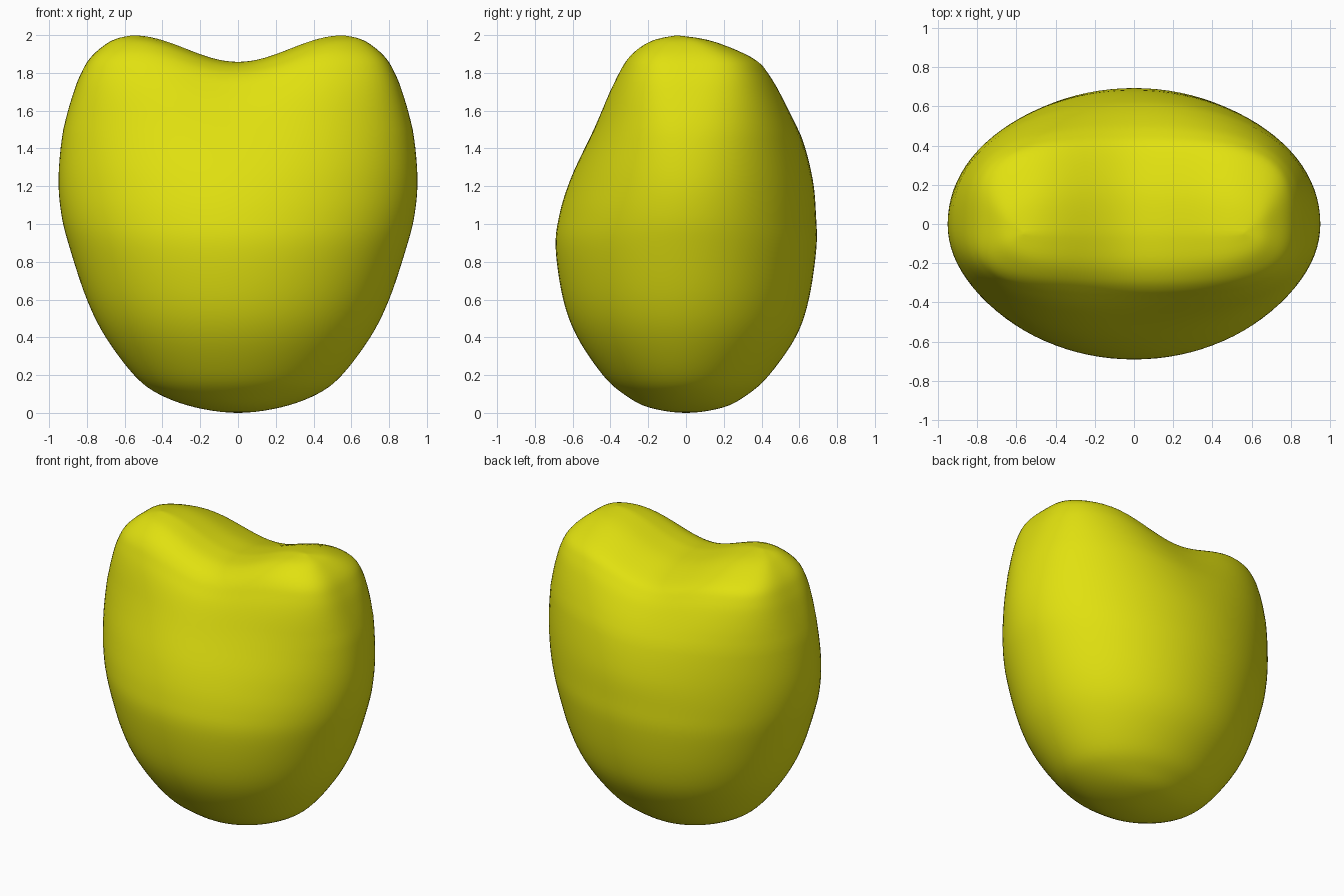
import bpy, bmesh, math

if "Cube" in bpy.data.objects:
    bpy.data.objects.remove(bpy.data.objects["Cube"])

# Cross-section levels: height, half width, front depth, back depth, squareness
LEVELS = [
    (0.00, 0.00, 0.00, 0.00, 2.0),
    (0.03, 0.23, 0.20, 0.20, 2.0),
    (0.10, 0.42, 0.33, 0.33, 2.0),
    (0.20, 0.55, 0.44, 0.44, 2.0),
    (0.40, 0.70, 0.575, 0.58, 2.0),
    (0.60, 0.80, 0.65, 0.65, 2.0),
    (0.87, 0.89, 0.69, 0.69, 2.0),
    (1.05, 0.935, 0.67, 0.688, 2.0),
    (1.25, 0.95, 0.61, 0.67, 2.05),
    (1.50, 0.925, 0.505, 0.61, 2.3),
    (1.70, 0.87, 0.425, 0.52, 2.8),
    (1.80, 0.83, 0.375, 0.46, 3.2),
    (1.87, 0.79, 0.335, 0.40, 3.5),
    (1.93, 0.73, 0.28, 0.28, 3.6),
    (1.98, 0.65, 0.19, 0.13, 3.6),
    (2.00, 0.55, 0.05, -0.05, 3.6),
]
SEGMENTS, STEPS = 96, 5


def spline(p0, p1, p2, p3, t):
    return [0.5 * (2 * b + (c - a) * t + (2 * a - 5 * b + 4 * c - d) * t * t
                   + (3 * b - a - 3 * c + d) * t ** 3)
            for a, b, c, d in zip(p0, p1, p2, p3)]


def smooth_levels():
    last = len(LEVELS) - 1
    # mirrored end point keeps the base round
    before = (0.03, -0.23, -0.20, -0.20, 2.0)
    for i in range(last):
        p0 = LEVELS[i - 1] if i else before
        p3 = LEVELS[min(i + 2, last)]
        for k in range(STEPS):
            yield spline(p0, LEVELS[i], LEVELS[i + 1], p3, k / STEPS)
    yield LEVELS[last]


# Rounded body with a saddle dip between the two top humps
bm = bmesh.new()
rings = []
for z, w, f, b, n in smooth_levels():
    ring = []
    for k in range(SEGMENTS):
        a = 2 * math.pi * k / SEGMENTS
        c, s = math.cos(a), math.sin(a)
        r = (abs(c) ** n + abs(s) ** n) ** (-1 / n)
        mid = (b - f) / 2 * min(1, max(0, z - 1.9) * 10)
        x = w * c * r
        y = s * r * (b if s > 0 else f)
        if mid:  # near the top the ring centre slides with the ridge
            blend = min(1, max(0, z - 1.9) * 10)
            y = y * (1 - blend) + ((b - f) / 2 + s * r * (b + f) / 2) * blend
        dip = 0.0
        if abs(x) < 0.55 and z > 1:
            dip = 0.142 * math.cos(math.pi * x / 1.1) ** 2 * (z - 1) ** 2
        ring.append(bm.verts.new((x, y, z - dip)))
    rings.append(ring)
for lo, hi in zip(rings, rings[1:]):
    for k in range(SEGMENTS):
        m = (k + 1) % SEGMENTS
        bm.faces.new((lo[k], lo[m], hi[m], hi[k]))
bmesh.ops.remove_doubles(bm, verts=bm.verts, dist=0.0005)
bmesh.ops.recalc_face_normals(bm, faces=bm.faces)
# Relax the surface slightly so the ridge and corners stay soft
top = [v for v in bm.verts if v.co.z > 1.5]
for _ in range(6):
    bmesh.ops.smooth_vert(bm, verts=top, factor=0.3, use_axis_x=True,
                          use_axis_y=True, use_axis_z=True)
for face in bm.faces:
    face.smooth = True

mesh = bpy.data.meshes.new("body")
bm.to_mesh(mesh)
bm.free()
body = bpy.data.objects.new("body", mesh)
bpy.context.collection.objects.link(body)

yellow = bpy.data.materials.new("yellow")
yellow.diffuse_color = (0.75, 0.75, 0.005, 1)
yellow.use_nodes = True
yellow.node_tree.nodes["Principled BSDF"].inputs["Base Color"].default_value = yellow.diffuse_color
mesh.materials.append(yellow)
